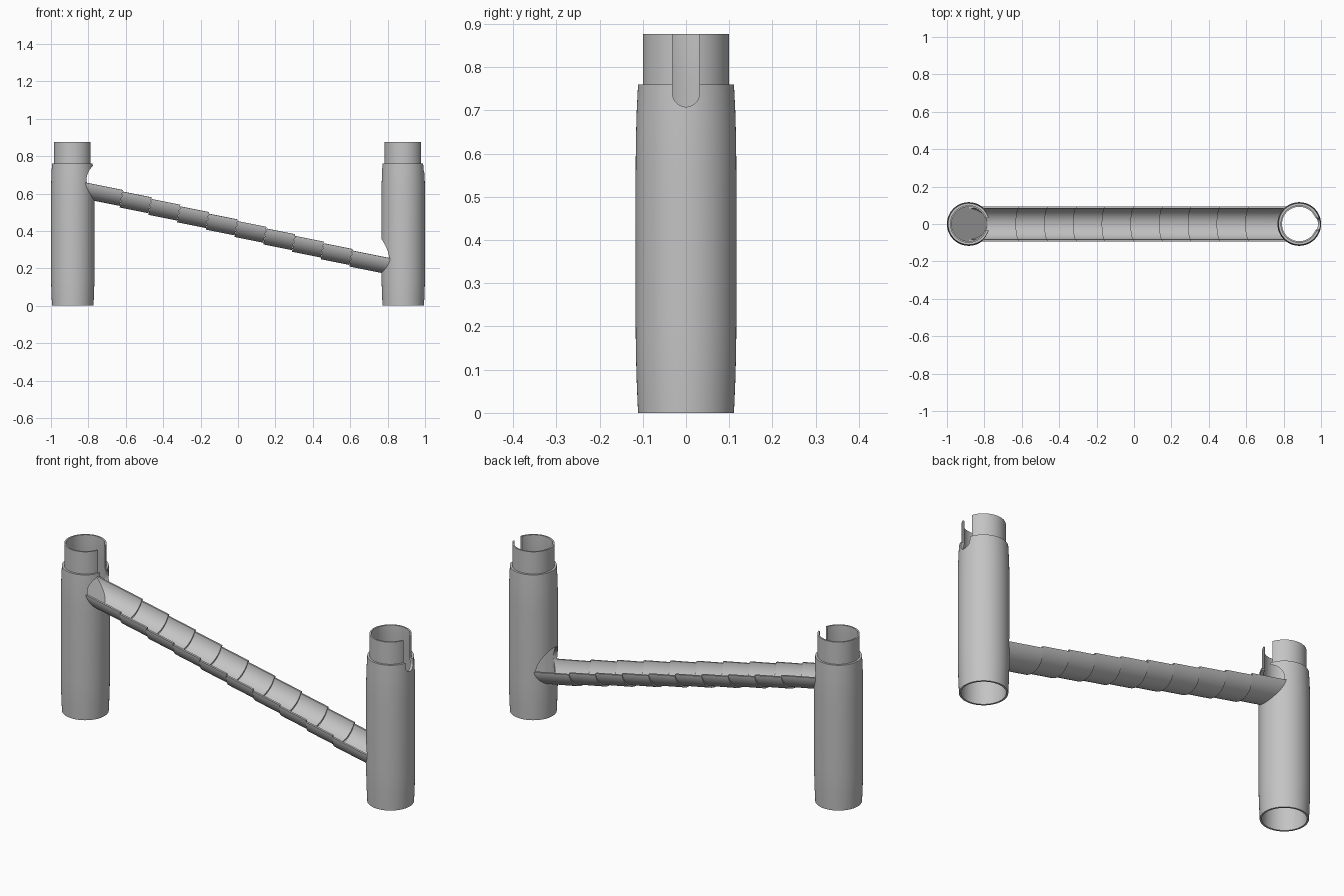
import bpy, bmesh, math
from mathutils import Vector, Matrix

cube = bpy.data.objects.get("Cube")
if cube:
    bpy.data.objects.remove(cube, do_unlink=True)

# Plain grey material
grey = bpy.data.materials.new("matte_grey")
grey.use_nodes = True
colour = (0.55, 0.55, 0.55, 1)
grey.diffuse_color = colour
grey.node_tree.nodes["Principled BSDF"].inputs["Base Color"].default_value = colour

TUBE_X = 0.8835
SIDES = 96
SLOPE = 0.257          # overall fall of the channel
STEP_SLOPE = 0.2       # fall of each single channel piece
PIECES = 10
OUTER, INNER, BORE = 0.094, 0.084, 0.088


def axis_z(x):
    return 0.464 - SLOPE * x


def finish(name, bm):
    bmesh.ops.remove_doubles(bm, verts=bm.verts, dist=1e-5)
    bmesh.ops.recalc_face_normals(bm, faces=bm.faces)
    mesh = bpy.data.meshes.new(name)
    bm.to_mesh(mesh)
    bm.free()
    mesh.materials.append(grey)
    obj = bpy.data.objects.new(name, mesh)
    bpy.context.collection.objects.link(obj)
    return obj


def bridge(bm, rings, closed):
    n = len(rings[0])
    pairs = list(zip(rings, rings[1:])) + ([(rings[-1], rings[0])] if closed else [])
    for a, b in pairs:
        for j in range(n):
            k = (j + 1) % n
            bm.faces.new((a[j], a[k], b[k], b[j]))
    if not closed:
        bm.faces.new(rings[0])
        bm.faces.new(rings[-1])


def lathe(name, profile, x):
    """Turn a closed radius/height outline around a vertical axis."""
    bm = bmesh.new()
    rings = []
    for i in range(SIDES):
        a = math.tau * i / SIDES
        rings.append([bm.verts.new((x + r * math.cos(a), r * math.sin(a), z))
                      for r, z in profile])
    bridge(bm, rings, True)
    return finish(name, bm)


def extrude(name, section, start, end):
    """Sweep a (side, up) outline along a line in the xz plane."""
    d = (end - start).normalized()
    up = Vector((-d.z, 0, d.x))
    side = Vector((0, 1, 0))
    bm = bmesh.new()
    rings = [[bm.verts.new(p + side * s + up * t) for s, t in section]
             for p in (start, end)]
    bridge(bm, rings, False)
    return finish(name, bm)


def arc(r, a0, a1, n):
    return [(r * math.cos(a0 + (a1 - a0) * i / n), r * math.sin(a0 + (a1 - a0) * i / n))
            for i in range(n + 1)]


def boolean(obj, cutter, operation="DIFFERENCE"):
    bpy.context.view_layer.objects.active = obj
    mod = obj.modifiers.new("cut", "BOOLEAN")
    mod.operation = operation
    mod.solver = "EXACT"
    mod.object = cutter
    bpy.ops.object.modifier_apply(modifier=mod.name)
    bpy.data.objects.remove(cutter, do_unlink=True)


def smooth(obj):
    bpy.ops.object.select_all(action="DESELECT")
    obj.select_set(True)
    bpy.context.view_layer.objects.active = obj
    bpy.ops.object.shade_smooth_by_angle(angle=math.radians(25))


# Hollow towers with a narrower collar, slotted towards +x
tower = [(0.111, 0), (0.114, 0.07), (0.116, 0.14), (0.1165, 0.2), (0.1165, 0.56),
         (0.116, 0.63), (0.114, 0.7), (0.111, 0.76), (0.1, 0.76), (0.1, 0.876),
         (0.092, 0.876), (0.092, 0.76), (0.102, 0.7), (0.102, 0)]
slot = [(0.031, 0.2), (-0.031, 0.2)] + arc(0.031, math.pi, math.tau, 20)
full = arc(BORE, 0, math.tau, 64)[:-1]
for name, x, toward in (("right_tower", -TUBE_X, 1), ("left_tower", TUBE_X, -1)):
    obj = lathe(name, tower, x)
    boolean(obj, extrude("slot_cutter", slot, Vector((x + 0.05, 0, 0.739)),
                         Vector((x + 0.2, 0, 0.739))))
    # Round opening where the channel passes through the wall
    ends = sorted((x, x + 0.2 * toward))
    boolean(obj, extrude("bore_cutter", full, *[Vector((e, 0, axis_z(e))) for e in ends]))
    smooth(obj)

# Sloping floor inside the upper tower
core = [(0, 0.45), (0.106, 0.45), (0.106, 0.7), (0.096, 0.76), (0.096, 0.82), (0, 0.82)]
floor = lathe("tower_floor", core, -TUBE_X)
bm = bmesh.new()
bmesh.ops.create_cube(bm, size=1, matrix=Matrix.Translation((-TUBE_X - 0.005, 0, 0.669))
                      @ Matrix.Rotation(math.pi / 4, 4, "Y")
                      @ Matrix.Diagonal((0.29, 0.4, 0.014, 1)))
boolean(floor, finish("slab", bm), "INTERSECT")
smooth(floor)

# Stepped half-round channel
lip = 0.085
half = (arc(OUTER, math.pi + lip, math.tau - lip, 40)
        + arc(INNER, math.tau - lip, math.pi + lip, 40))
length = 2 * 0.768 / PIECES
for i in range(PIECES):
    mid = -0.768 + length * (i + 0.5)
    x0, x1 = mid - length / 2, mid + length / 2
    if i == 0:
        x0 = -0.9
    if i == PIECES - 1:
        x1 = 0.86
    start, end = [Vector((x, 0, axis_z(mid) - STEP_SLOPE * (x - mid))) for x in (x0, x1)]
    obj = extrude(f"channel_piece_{i + 1}", half, start, end)
    if i == PIECES - 1:
        # Keep the lower tower's shaft clear
        boolean(obj, lathe("shaft_cutter", [(0, 0), (0.103, 0), (0.103, 0.6), (0, 0.6)], TUBE_X))
    smooth(obj)
